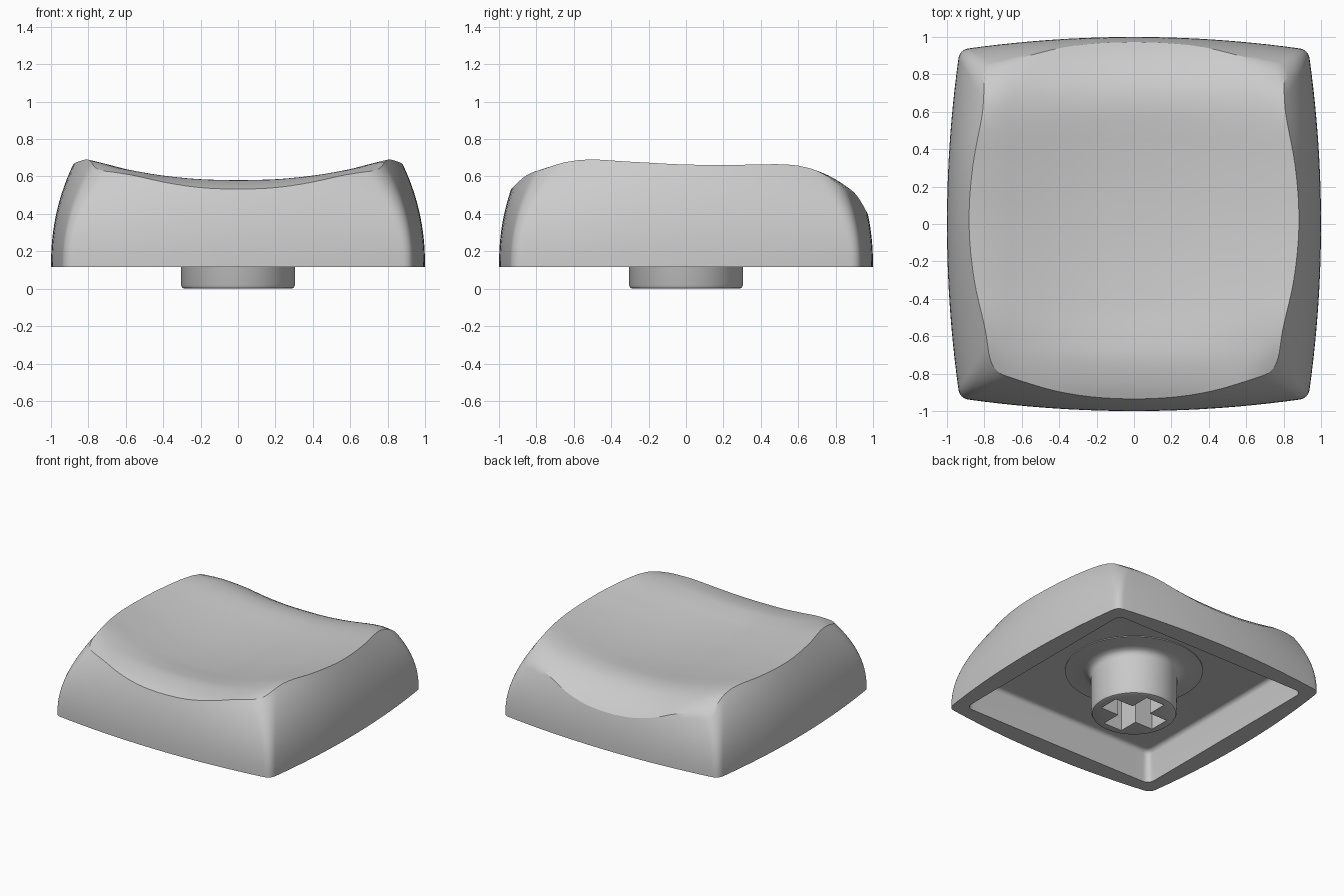
import bpy, bmesh, math
from mathutils import Vector

if "Cube" in bpy.data.objects:
    bpy.data.objects.remove(bpy.data.objects["Cube"])

plastic = bpy.data.materials.new("grey plastic")
plastic.use_nodes = True
GREY = (0.6, 0.6, 0.6, 1)
plastic.diffuse_color = GREY
plastic.node_tree.nodes["Principled BSDF"].inputs["Base Color"].default_value = GREY

BASE, CEILING, PEAK = 0.117, 0.36, 0.72


def finish(name, bm):
    """Turn a bmesh into an object."""
    bmesh.ops.remove_doubles(bm, verts=bm.verts, dist=1e-5)
    bmesh.ops.recalc_face_normals(bm, faces=bm.faces)
    mesh = bpy.data.meshes.new(name)
    bm.to_mesh(mesh)
    bm.free()
    mesh.materials.append(plastic)
    obj = bpy.data.objects.new(name, mesh)
    bpy.context.collection.objects.link(obj)
    return obj


def smooth(obj):
    bpy.ops.object.select_all(action='DESELECT')
    obj.select_set(True)
    bpy.context.view_layer.objects.active = obj
    bpy.ops.object.shade_smooth_by_angle(angle=math.radians(32))


def curve(points, t):
    """Smooth interpolation through (t, value) points."""
    n = len(points)
    i = max(k for k in range(n - 1) if k == 0 or points[k][0] <= t)

    def slope(k):
        a, b = points[max(k - 1, 0)], points[min(k + 1, n - 1)]
        return (b[1] - a[1]) / (b[0] - a[0])
    (t0, v0), (t1, v1) = points[i], points[i + 1]
    d = t1 - t0
    s = min(max((t - t0) / d, 0), 1)
    return (v0 * (1 + 2 * s) * (1 - s) ** 2 + v1 * s * s * (3 - 2 * s)
            + d * slope(i) * s * (1 - s) ** 2 - d * slope(i + 1) * s * s * (1 - s))


# Dished top: a curve across, and front-to-back curves for the middle and the sides
ACROSS = [(0, 0.58), (0.2, 0.586), (0.4, 0.608), (0.6, 0.645), (0.7, 0.669),
          (0.8, 0.69), (0.9, 0.708), (1.1, 0.72)]
MIDDLE = [(-1.1, -0.12), (-0.94, -0.05), (-0.85, -0.02), (-0.72, 0), (-0.6, -0.009),
          (-0.45, -0.028), (-0.2, -0.046), (0, -0.05), (0.2, -0.046), (0.4, -0.033),
          (0.5, -0.023), (0.62, -0.015), (0.72, -0.026), (0.8, -0.055), (0.9, -0.115),
          (0.97, -0.18), (1.1, -0.32)]
SIDE = [(-1.1, -0.11), (-0.94, -0.06), (-0.8, -0.03), (-0.55, 0), (-0.3, -0.022),
        (0, -0.042), (0.3, -0.04), (0.5, -0.03), (0.6, -0.032), (0.7, -0.045),
        (0.8, -0.075), (0.9, -0.125), (0.97, -0.18), (1.1, -0.3)]


def top_height(x, y):
    mix = min((x / 0.8) ** 2, 1)
    drop = 1.2 * max(abs(x * y) - 0.45, 0) ** 2
    return curve(ACROSS, abs(x)) + curve(MIDDLE, y) * (1 - mix) + curve(SIDE, y) * mix - drop


def outline(half, corner, cut, z, side=24, bend=10):
    """Square with bowed sides and rounded corners."""
    bow = half - corner
    end = 1 - cut
    quarter = []
    for i in range(side):
        s = end * (2 * i / (side - 1) - 1)
        quarter.append(Vector((s * corner, -half + bow * s * s, z)))
    a = quarter[-1]
    b = Vector((-a.y, -a.x, z))
    m = 2 * bow * end / corner
    k = (-a.y + m * a.x) / (1 + m)
    c = Vector((k, -k, z))
    for i in range(1, bend):
        t = i / bend
        quarter.append(a * (1 - t) ** 2 + c * 2 * t * (1 - t) + b * t * t)
    ring = []
    for turn in range(4):
        for p in quarter:
            x, y = p.x, p.y
            for _ in range(turn):
                x, y = -y, x
            ring.append(Vector((x, y, z)))
    return ring


def wall_ring(z):
    t = max((z - BASE) / 0.55, 0) ** 2.2
    return outline(1 - 0.12 * t, 0.932 - 0.175 * t, 0.055 + 0.09 * t, z)


# Wall heights where every column meets the dished top
STEPS = 80
stack = [wall_ring(BASE + (PEAK - BASE) * i / STEPS) for i in range(STEPS + 1)]
COUNT = len(stack[0])


def on_wall(i, z):
    f = min(max((z - BASE) / (PEAK - BASE) * STEPS, 0), STEPS - 0.001)
    k = int(f)
    return stack[k][i].lerp(stack[k + 1][i], f - k)


rim = []
for i in range(COUNT):
    low, high = BASE, PEAK
    for _ in range(24):
        mid = (low + high) / 2
        p = on_wall(i, mid)
        if mid < top_height(p.x, p.y):
            low = mid
        else:
            high = mid
    rim.append(low)

# Cap shell: ceiling with a soft fillet, cavity wall, outer wall, dished top
rings = []
FILLET = 0.035
for j in range(6):
    a = math.radians(90 - 17 * j)
    half = 0.79 + FILLET * math.cos(a)
    rings.append(outline(half, half - 0.002, 0.06, CEILING - FILLET * (1 - math.sin(a))))
rings.append(outline(0.847, 0.845, 0.07, BASE))
WALL = 14
for j in range(WALL + 1):
    rings.append([on_wall(i, BASE + (rim[i] - BASE) * j / WALL) for i in range(COUNT)])
edge = rings[-1]
TOP = 32
for j in range(1, TOP):
    f = 1 - j / TOP
    rings.append([Vector((p.x * f, p.y * f, top_height(p.x * f, p.y * f))) for p in edge])

bm = bmesh.new()
loops = [[bm.verts.new(p) for p in ring] for ring in rings]
for a, b in zip(loops, loops[1:]):
    for i in range(COUNT):
        n = (i + 1) % COUNT
        bm.faces.new((a[i], a[n], b[n], b[i]))
bm.faces.new(loops[0])
centre = bm.verts.new((0, 0, top_height(0, 0)))
for i in range(COUNT):
    bm.faces.new((loops[-1][i], loops[-1][(i + 1) % COUNT], centre))
cap = finish("cap_shell", bm)

# Stem: turned post that flares into a shallow disc on the ceiling
PROFILE = [(0, 0), (0.285, 0), (0.297, 0.005), (0.305, 0.02), (0.308, 0.3), (0.316, 0.325),
           (0.335, 0.342), (0.37, 0.35), (0.49, 0.354), (0.49, 0.37), (0, 0.37)]
bm = bmesh.new()
verts = [bm.verts.new((r, 0, z)) for r, z in PROFILE]
edges = [bm.edges.new(pair) for pair in zip(verts, verts[1:])]
bmesh.ops.spin(bm, geom=verts + edges, axis=(0, 0, 1), cent=(0, 0, 0),
               angle=math.tau, steps=64)
stem = finish("stem", bm)

# Cross-shaped socket cut up into the stem
ARM, WIDE = 0.235, 0.08
bm = bmesh.new()
cross = []
for turn in range(4):
    for x, y in ((ARM, -WIDE), (ARM, WIDE), (WIDE, WIDE)):
        for _ in range(turn):
            x, y = -y, x
        cross.append(bm.verts.new((x, y, -0.1)))
face = bm.faces.new(cross)
lifted = bmesh.ops.extrude_face_region(bm, geom=[face])["geom"]
bmesh.ops.translate(bm, vec=(0, 0, 0.44),
                    verts=[v for v in lifted if isinstance(v, bmesh.types.BMVert)])
cutter = finish("socket_cutter", bm)
cutter.hide_render = True

socket = stem.modifiers.new("socket", 'BOOLEAN')
socket.operation = 'DIFFERENCE'
socket.solver = 'EXACT'
socket.object = cutter
bpy.context.view_layer.objects.active = stem
bpy.ops.object.modifier_apply(modifier="socket")
bpy.data.objects.remove(cutter)

for obj in (cap, stem):
    smooth(obj)
